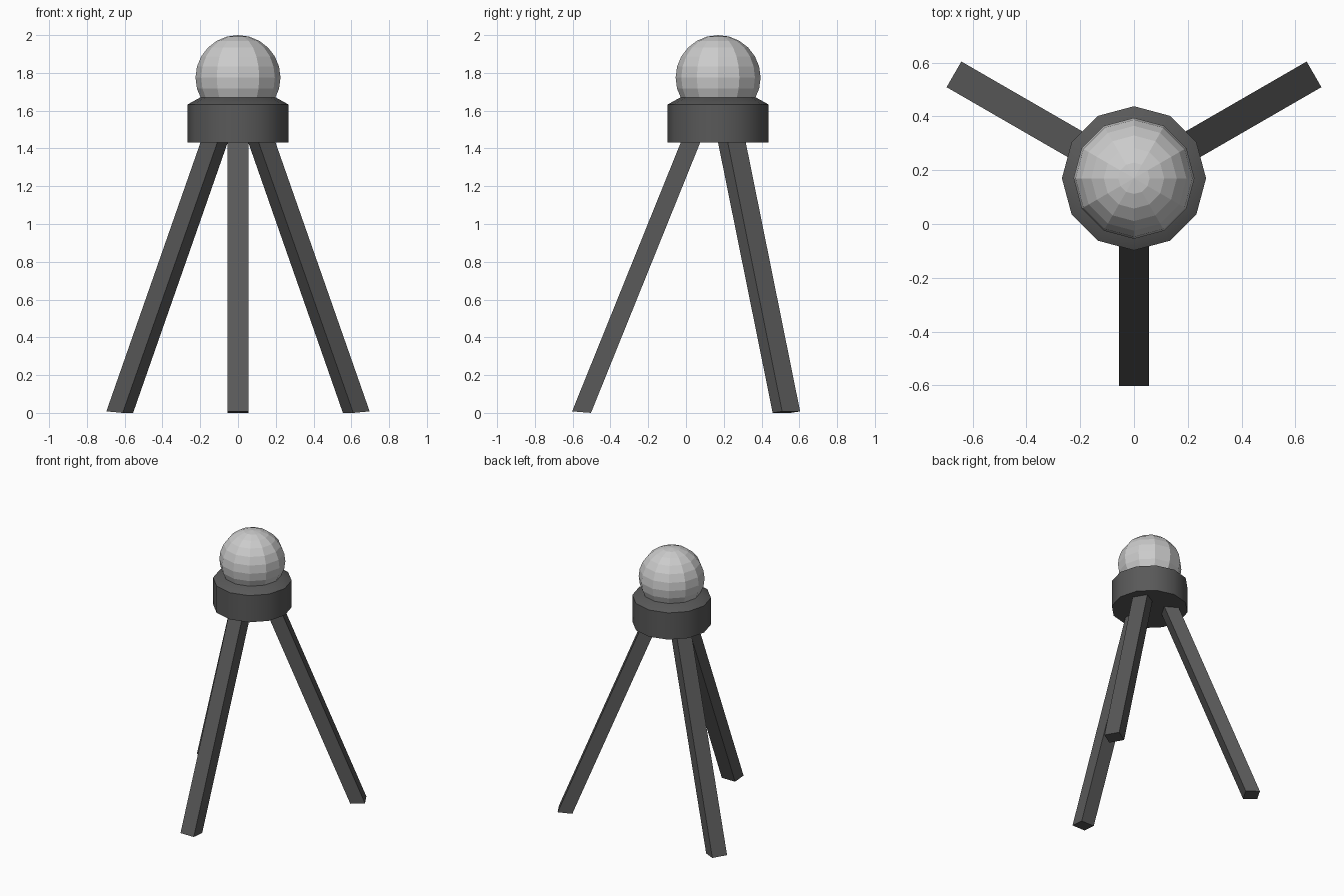
import bpy, bmesh, math
from mathutils import Matrix, Vector

if "Cube" in bpy.data.objects:
    bpy.data.objects.remove(bpy.data.objects["Cube"])

CENTRE = Vector((0, 0.17, 0))  # axis of the tripod

dark = bpy.data.materials.new("dark_grey")
dark.diffuse_color = (0.1, 0.1, 0.1, 1)
dark.use_nodes = True
dark.node_tree.nodes["Principled BSDF"].inputs["Base Color"].default_value = dark.diffuse_color


def finish(name, bm, mat=None):
    bmesh.ops.recalc_face_normals(bm, faces=bm.faces[:])
    mesh = bpy.data.meshes.new(name)
    bm.to_mesh(mesh)
    bm.free()
    if mat:
        mesh.materials.append(mat)
    obj = bpy.data.objects.new(name, mesh)
    bpy.context.collection.objects.link(obj)
    return obj


def leg(name, angle):
    # side profile (distance from axis, height), extruded across the width
    profile = [(0.773, 0.008), (0.673, 0), (0.067, 1.5), (0.17, 1.5)]
    bm = bmesh.new()
    face = bm.faces.new([bm.verts.new((r, -0.055, z)) for r, z in profile])
    out = bmesh.ops.extrude_face_region(bm, geom=[face])
    moved = [g for g in out["geom"] if isinstance(g, bmesh.types.BMVert)]
    bmesh.ops.translate(bm, verts=moved, vec=(0, 0.11, 0))
    bm.transform(Matrix.Translation(CENTRE) @ Matrix.Rotation(angle, 4, 'Z'))
    return finish(name, bm, dark)


# Three splayed legs
for name, deg in (("front_leg", -90), ("back_right_leg", 30), ("back_left_leg", 150)):
    leg(name, math.radians(deg))

# Twelve-sided hub with a sloped shoulder
bm = bmesh.new()
rings = [[bm.verts.new(CENTRE + Vector((r * math.cos(i * math.pi / 6),
                                        r * math.sin(i * math.pi / 6), z)))
          for i in range(12)]
         for r, z in ((0.268, 1.432), (0.268, 1.632), (0.2, 1.67))]
for a, b in zip(rings, rings[1:]):
    for i in range(12):
        j = (i + 1) % 12
        bm.faces.new((a[i], a[j], b[j], b[i]))
bm.faces.new(rings[0][::-1])
bm.faces.new(rings[-1])
hub = finish("hub", bm, dark)
bpy.context.view_layer.objects.active = hub
hub.select_set(True)
bpy.ops.object.shade_smooth_by_angle(angle=math.radians(40))

# Faceted ball on top
bm = bmesh.new()
bmesh.ops.create_uvsphere(bm, u_segments=12, v_segments=12, radius=0.225,
                          matrix=Matrix.Translation(CENTRE + Vector((0, 0, 1.775))))
finish("ball", bm)
